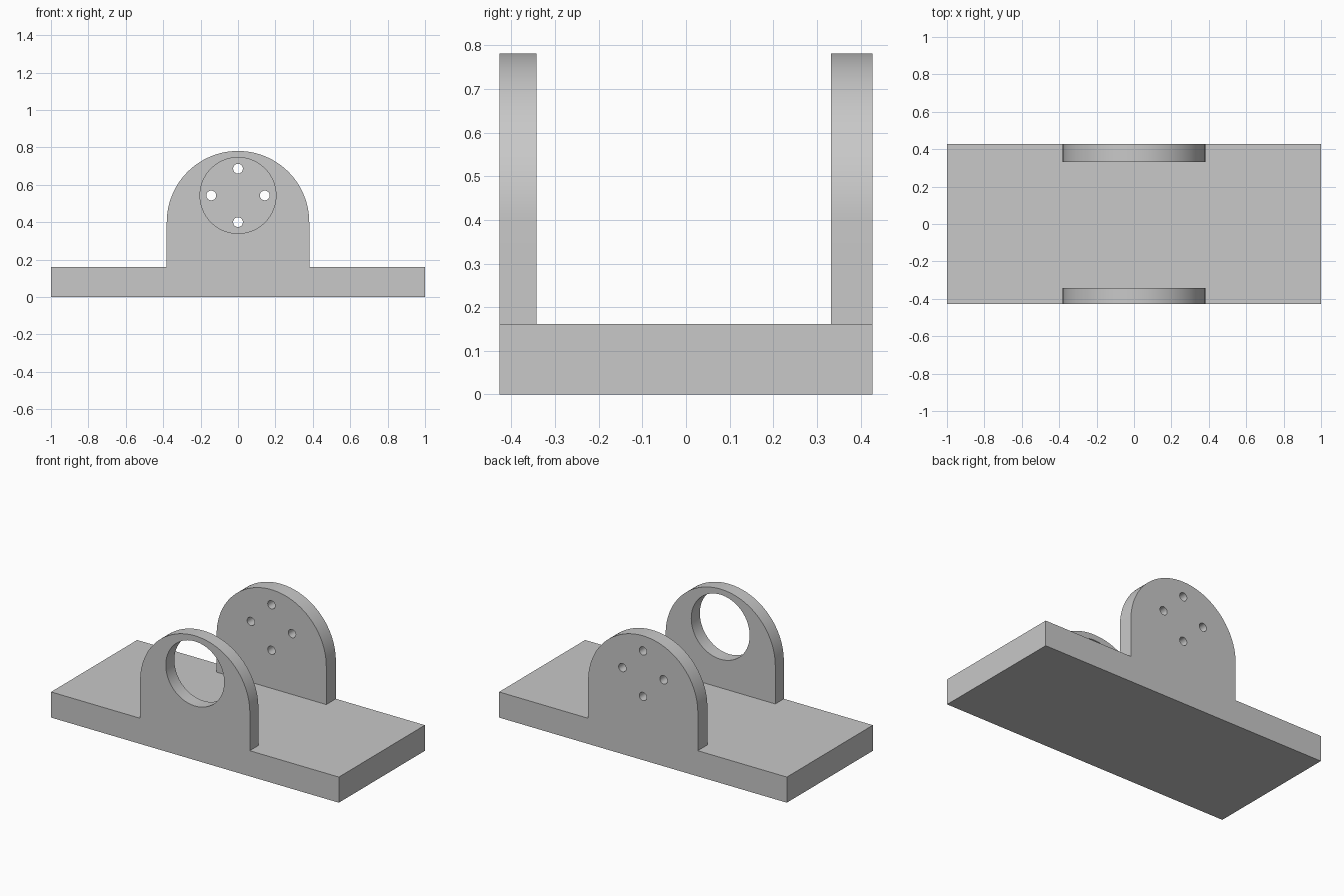
import bpy, bmesh, math
from mathutils import Matrix

if "Cube" in bpy.data.objects:
    bpy.data.objects.remove(bpy.data.objects["Cube"], do_unlink=True)

HALF_DEPTH = 0.427
BASE_TOP = 0.161
ARCH_R, ARCH_Z = 0.381, 0.4
HOLE_Z = 0.543

grey = bpy.data.materials.new("plain grey")
grey.use_nodes = True
colour = (0.58, 0.58, 0.58, 1)
grey.diffuse_color = colour
grey.node_tree.nodes["Principled BSDF"].inputs["Base Color"].default_value = colour


def add_object(name, bm):
    bmesh.ops.recalc_face_normals(bm, faces=bm.faces)
    mesh = bpy.data.meshes.new(name)
    bm.to_mesh(mesh)
    bm.free()
    mesh.materials.append(grey)
    obj = bpy.data.objects.new(name, mesh)
    bpy.context.collection.objects.link(obj)
    return obj


def extrude_profile(name, points, y0, y1):
    """Solid made by pushing an x-z outline from y0 to y1."""
    bm = bmesh.new()
    face = bm.faces.new([bm.verts.new((x, y0, z)) for x, z in points])
    out = bmesh.ops.extrude_face_region(bm, geom=[face])
    moved = [v for v in out["geom"] if isinstance(v, bmesh.types.BMVert)]
    bmesh.ops.translate(bm, verts=moved, vec=(0, y1 - y0, 0))
    return add_object(name, bm)


def circle(cx, cz, radius, sides):
    steps = [2 * math.pi * i / sides for i in range(sides)]
    return [(cx + radius * math.cos(a), cz + radius * math.sin(a)) for a in steps]


def combine(target, tool, operation):
    mod = target.modifiers.new(operation.title(), "BOOLEAN")
    mod.operation, mod.solver, mod.object = operation, "EXACT", tool
    bpy.context.view_layer.objects.active = target
    bpy.ops.object.modifier_apply(modifier=mod.name)
    bpy.data.objects.remove(tool, do_unlink=True)


# Flat base slab
bm = bmesh.new()
bmesh.ops.create_cube(bm, size=1, matrix=Matrix.Translation((0, 0, BASE_TOP / 2))
                      @ Matrix.Diagonal((2, 2 * HALF_DEPTH, BASE_TOP, 1)))
bracket = add_object("bracket", bm)

# Round-topped uprights, flush with the front and back of the slab
steps = 64
arch = [(ARCH_R * math.cos(math.pi * i / steps), ARCH_Z + ARCH_R * math.sin(math.pi * i / steps))
        for i in range(steps + 1)]
outline = [(ARCH_R, 0)] + arch + [(-ARCH_R, 0)]
for name, y0, y1 in (("front_upright", -HALF_DEPTH, -0.342),
                     ("back_upright", 0.332, HALF_DEPTH)):
    combine(bracket, extrude_profile(name, outline, y0, y1), "UNION")

# Large bore through the front upright
bore = circle(0, HOLE_Z, 0.203, 96)
combine(bracket, extrude_profile("bore_cutter", bore, -0.6, 0), "DIFFERENCE")

# Four screw holes through the back upright
for i in range(4):
    a = i * math.pi / 2
    hole = circle(0.143 * math.cos(a), HOLE_Z + 0.143 * math.sin(a), 0.026, 32)
    combine(bracket, extrude_profile("screw_cutter", hole, 0.1, 0.6), "DIFFERENCE")

# Smooth curves, crisp edges
bpy.ops.object.select_all(action="DESELECT")
bracket.select_set(True)
bpy.context.view_layer.objects.active = bracket
bpy.ops.object.shade_smooth_by_angle(angle=math.radians(30))
